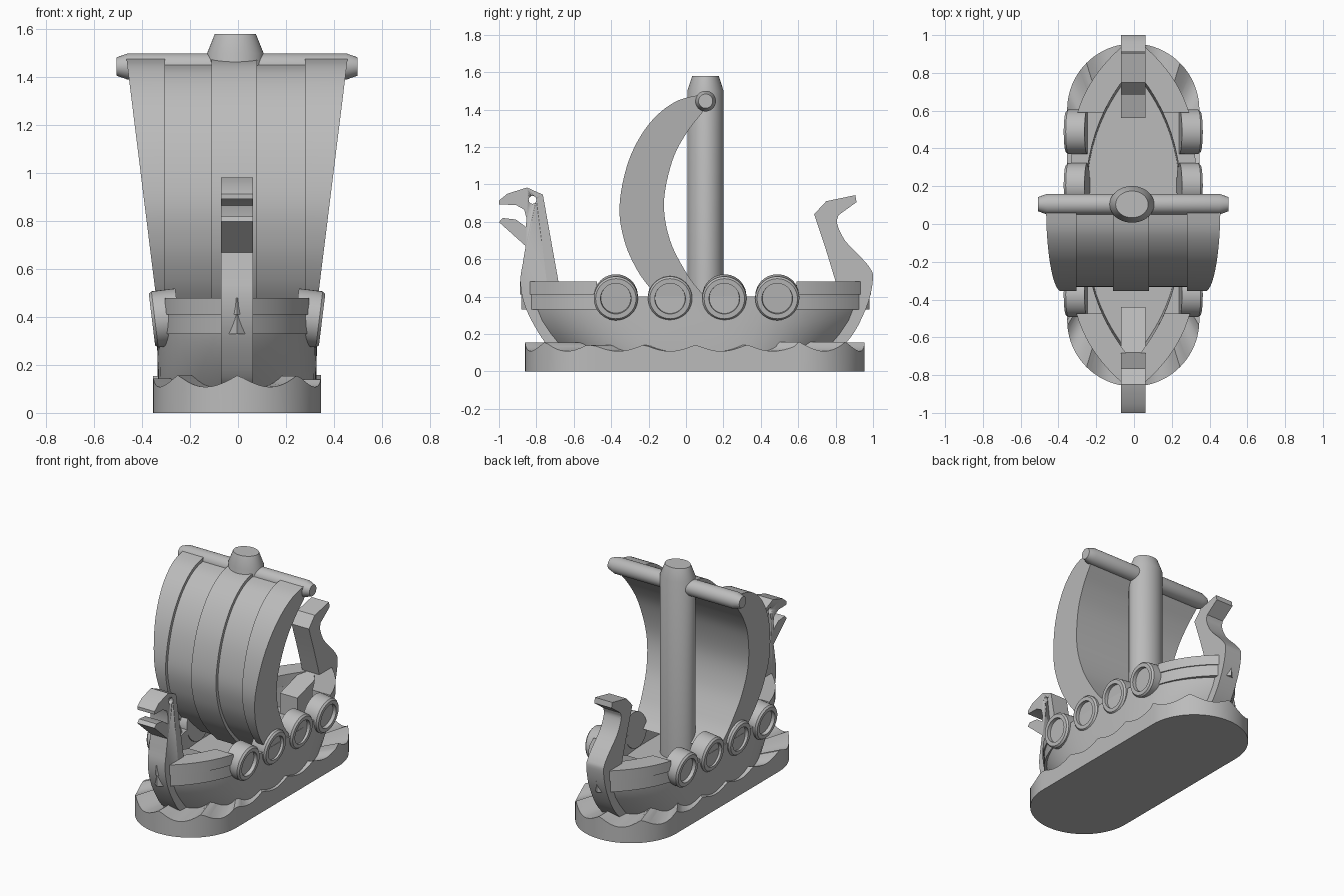
import bpy, bmesh, math
from mathutils import Vector, Matrix

if "Cube" in bpy.data.objects:
    bpy.data.objects.remove(bpy.data.objects["Cube"])

CX = -0.004
grey = bpy.data.materials.new("plain_grey")
grey.use_nodes = True
grey.diffuse_color = (0.5, 0.5, 0.5, 1)
grey.node_tree.nodes["Principled BSDF"].inputs["Base Color"].default_value = (0.5, 0.5, 0.5, 1)


def finish(name, bm, angle=35):
    bmesh.ops.remove_doubles(bm, verts=bm.verts, dist=1e-5)
    bmesh.ops.recalc_face_normals(bm, faces=bm.faces)
    mesh = bpy.data.meshes.new(name)
    bm.to_mesh(mesh)
    bm.free()
    mesh.materials.append(grey)
    ob = bpy.data.objects.new(name, mesh)
    bpy.context.collection.objects.link(ob)
    bpy.ops.object.select_all(action='DESELECT')
    ob.select_set(True)
    bpy.context.view_layer.objects.active = ob
    bpy.ops.object.shade_smooth_by_angle(angle=math.radians(angle))
    return ob


def loft(name, rings, matrix=None, angle=35):
    """Skin closed rings of equal length and cap both ends."""
    bm = bmesh.new()
    loops = [[bm.verts.new(p) for p in ring] for ring in rings]
    for a, b in zip(loops, loops[1:]):
        for i in range(len(a)):
            j = (i + 1) % len(a)
            bm.faces.new((a[i], a[j], b[j], b[i]))
    bm.faces.new(loops[0])
    bm.faces.new(loops[-1])
    if matrix:
        bm.transform(matrix)
    return finish(name, bm, angle)


def smooth(points, steps=6):
    """Curve through the points (Catmull-Rom)."""
    p = [Vector(q) for q in points]
    p = [2 * p[0] - p[1]] + p + [2 * p[-1] - p[-2]]
    out = []
    for a, b, c, d in zip(p, p[1:], p[2:], p[3:]):
        for k in range(steps):
            t = k / steps
            out.append(0.5 * (2 * b + (c - a) * t + (2 * a - 5 * b + 4 * c - d) * t * t
                              + (3 * b - a - 3 * c + d) * t ** 3))
    return out + [p[-2]]


def turned(name, profile, matrix, n=40, sx=1.0, sy=1.0):
    """Lathe (radius, height) pairs about z, then place."""
    ring = [2 * math.pi * i / n for i in range(n)]
    return loft(name, [[(r * sx * math.cos(a), r * sy * math.sin(a), h) for a in ring]
                       for r, h in profile], matrix)


# Sea base: stadium with a scalloped wave rim
F, B, R = -0.86, 0.955, 0.35
outline = []
for k in range(41):
    a = math.pi * k / 40
    outline.append(Vector((R * math.cos(a), B - R + R * math.sin(a))))
for k in range(1, 40):
    outline.append(Vector((-R, B - R + (F - B + 2 * R) * k / 40)))
for k in range(41):
    a = math.pi + math.pi * k / 40
    outline.append(Vector((R * math.cos(a), F + R + R * math.sin(a))))
for k in range(1, 40):
    outline.append(Vector((R, F + R + (B - F - 2 * R) * k / 40)))
total = sum((outline[i] - outline[i - 1]).length for i in range(len(outline)))
s, crest = 0, []
for i, p in enumerate(outline):
    s += (p - outline[i - 1]).length if i else 0
    amp = 0.05 if p.y < F + R or p.y > B - R else 0.035
    crest.append(0.108 + amp * (1 - abs(math.sin(math.pi * 16 * s / total))))
mid = Vector((0, (F + B) / 2))
inner = [mid + (p - mid) * 0.6 for p in outline]
loft("sea_base", [[(p.x + CX, p.y, 0) for p in outline],
                  [(p.x + CX, p.y, z) for p, z in zip(outline, crest)],
                  [(p.x + CX, p.y, z) for p, z in zip(inner, crest)]], angle=30)


# Hull: pointed plan outlines stacked by height, hollowed to the deck
def plan(z, w, front, back, power, n=64):
    c, h = (front + back) / 2, (back - front) / 2
    ring = []
    for i in range(n):
        a = 2 * math.pi * i / n
        x = w * (1 - abs(math.cos(a)) ** power)
        ring.append((CX + math.copysign(x, math.sin(a)), c + h * math.cos(a), z))
    return ring


hull_levels = [(0.05, 0.325, -0.62, 0.74), (0.12, 0.33, -0.70, 0.80), (0.2, 0.332, -0.77, 0.87),
               (0.27, 0.333, -0.82, 0.92), (0.34, 0.334, -0.85, 0.95), (0.4, 0.335, -0.86, 0.96)]
loft("hull", [plan(*lv, 3.6) for lv in hull_levels]
     + [plan(0.4, 0.255, -0.73, 0.83, 2.6), plan(0.27, 0.25, -0.71, 0.81, 2.6)])


# Raised planked bulwarks at both ends
def half_width(y, w, front, back, power):
    t = abs((y - (front + back) / 2) / ((back - front) / 2))
    return w * max(0, 1 - t ** power)


def bulwark(name, y0, end, z0, z1, grow):
    out = (0.335 + grow, -0.88 - grow, 0.98 + grow, 3.6)
    inn = (0.255, -0.73, 0.83, 2.6)
    rings = []
    for k in range(-16, 17):
        u = math.sin(math.pi / 2 * (1 - abs(k) / 16))
        side = -1 if k < 0 else 1
        ring = []
        for dims, zs in ((out, (z0, z1)), (inn, (z1, z0))):
            y = y0 + (dims[end] - y0) * u
            for z in zs:
                ring.append((CX + side * half_width(y, *dims), y, z))
        rings.append(ring)
    loft(name, rings)


for label, y0, end in (("bow", -0.475, 1), ("stern", 0.59, 2)):
    bulwark(label + "_lower_plank", y0, end, 0.33, 0.41, 0.0)
    bulwark(label + "_upper_plank", y0, end, 0.41, 0.48, 0.008)


# Carved stem and stern posts: flat plates cut from a side profile
def plate(name, profile):
    return loft(name, [[(x, p[0], p[1]) for p in profile] for x in (-0.07, 0.062)])


neck = smooth([(-0.857, 0.67), (-0.872, 0.58), (-0.885, 0.49), (-0.873, 0.39),
               (-0.83, 0.28), (-0.75, 0.15), (-0.68, 0.09)], 4)
head = [(-0.44, 0.09), (-0.44, 0.41), (-0.68, 0.47), (-0.765, 0.945), (-0.85, 0.983),
        (-0.955, 0.95), (-1.0, 0.913), (-1.0, 0.892), (-0.91, 0.89), (-0.865, 0.865),
        (-0.853, 0.82), (-0.855, 0.772), (-0.91, 0.812), (-0.98, 0.82), (-1.0, 0.798)]
figurehead = plate("figurehead", head + neck)

bm = bmesh.new()
bmesh.ops.create_cone(bm, cap_ends=True, segments=24, radius1=0.021, radius2=0.021, depth=0.4,
                      matrix=Matrix.Translation((0, -0.82, 0.917)) @ Matrix.Rotation(math.pi / 2, 4, 'Y'))
cutter = finish("eye_cutter", bm)
cutter.hide_render = True
mod = figurehead.modifiers.new("eye", 'BOOLEAN')
mod.operation = 'DIFFERENCE'
mod.object = cutter
bpy.context.view_layer.objects.active = figurehead
bpy.ops.object.modifier_apply(modifier="eye")
bpy.data.objects.remove(cutter)

tail = smooth([(0.815, 0.835), (0.808, 0.79), (0.85, 0.70), (0.94, 0.605), (0.985, 0.55),
               (1.0, 0.50), (0.975, 0.37), (0.90, 0.21), (0.80, 0.09)], 4)
plate("tail_post", [(0.56, 0.09), (0.56, 0.41), (0.8, 0.48)]
      + smooth([(0.8, 0.48), (0.745, 0.66), (0.685, 0.84)], 4)[1:]
      + [(0.75, 0.91), (0.905, 0.942), (0.912, 0.905)] + tail)

# Round shields along both sides, leaning outward at the top
shield = [(0.118, -0.1), (0.118, 0), (0.108, 0.012), (0.082, 0.012), (0.08, -0.012)]
for side, label in ((1, "left"), (-1, "right")):
    for i, y in enumerate((-0.375, -0.085, 0.205, 0.488)):
        place = (Matrix.Translation((CX + side * 0.343, y, 0.39))
                 @ Matrix.Rotation(side * math.radians(97), 4, 'Y'))
        turned(f"{label}_shield_{i + 1}", shield, place)

# Oval mast and its yard
turned("mast", [(1, 0.2), (1, 1.5), (0.73, 1.58)], Matrix.Translation((-0.011, 0.104, 0)),
       sx=0.118, sy=0.097)
turned("yard", [(0.038, -0.503), (0.055, -0.455), (0.055, 0.455), (0.038, 0.503)],
       Matrix.Translation((CX, 0.105, 1.445)) @ Matrix.Rotation(math.pi / 2, 4, 'Y'))

# Billowing sail: crescent panels, every other one standing proud
belly = smooth([(0.1, 1.485), (-0.06, 1.44), (-0.2, 1.32), (-0.305, 1.13), (-0.355, 0.89),
                (-0.33, 0.7), (-0.26, 0.54), (-0.17, 0.42), (-0.07, 0.32)])
back = smooth([(0.13, 0.38), (0.07, 0.435), (0.0, 0.53), (-0.085, 0.7), (-0.118, 0.9),
               (-0.075, 1.12), (0.0, 1.27), (0.1, 1.4)])
focus = Vector((0.1, 0.92))
seams = [None, -0.305, -0.11, 0.08, 0.28, None]


def edge(seam, side, z):
    return CX + side * (0.34 + 0.124 * (z - 0.5)) if seam is None else seam


for i, (a, b) in enumerate(zip(seams, seams[1:])):
    sink = 0.022 * (i % 2)
    profile = [p + (focus - p).normalized() * sink for p in belly] + back
    loft(f"sail_panel_{i + 1}", [[(edge(a, -1, p.y), p.x, p.y) for p in profile],
                                 [(edge(b, 1, p.y), p.x, p.y) for p in profile]])
